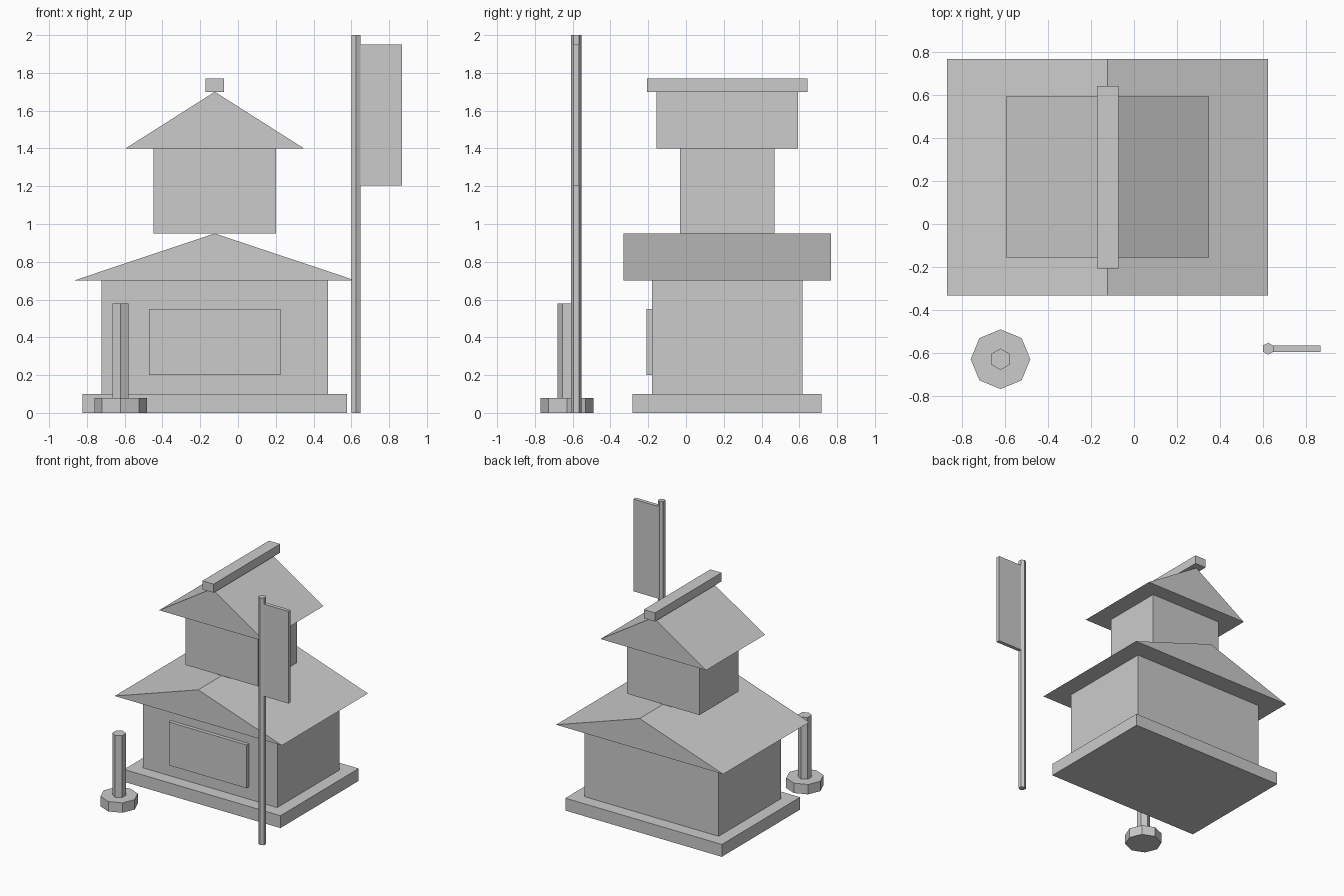
import bpy, bmesh
from mathutils import Matrix, Vector

if "Cube" in bpy.data.objects:
    bpy.data.objects.remove(bpy.data.objects["Cube"])

CX, CY = -0.123, 0.218  # centre of the building


def finish(name, bm):
    bmesh.ops.recalc_face_normals(bm, faces=bm.faces[:])
    mesh = bpy.data.meshes.new(name)
    bm.to_mesh(mesh)
    bm.free()
    obj = bpy.data.objects.new(name, mesh)
    bpy.context.collection.objects.link(obj)
    return obj


def box(name, x, y, z0, z1, w, d):
    bm = bmesh.new()
    m = Matrix.Translation((x, y, (z0 + z1) / 2)) @ Matrix.Diagonal((w, d, z1 - z0, 1))
    bmesh.ops.create_cube(bm, size=1, matrix=m)
    return finish(name, bm)


def prism(name, x, y, z0, z1, radius, sides):
    bm = bmesh.new()
    bmesh.ops.create_cone(bm, cap_ends=True, segments=sides, radius1=radius, radius2=radius,
                          depth=z1 - z0, matrix=Matrix.Translation((x, y, (z0 + z1) / 2)))
    return finish(name, bm)


def gable_roof(name, z0, z1, w, d):
    # triangular profile extruded from front to back
    bm = bmesh.new()
    profile = [(-w / 2, z0), (w / 2, z0), (0, z1)]
    face = bm.faces.new([bm.verts.new((CX + x, CY - d / 2, z)) for x, z in profile])
    ext = bmesh.ops.extrude_face_region(bm, geom=[face], use_keep_orig=True)
    verts = [g for g in ext["geom"] if isinstance(g, bmesh.types.BMVert)]
    bmesh.ops.translate(bm, verts=verts, vec=Vector((0, d, 0)))
    return finish(name, bm)


# Building
box("base", CX, CY, 0, 0.1, 1.4, 1.0)
box("lower_walls", CX, CY, 0.1, 0.7, 1.2, 0.795)
gable_roof("lower_roof", 0.7, 0.95, 1.495, 1.1)
box("upper_walls", CX, CY, 0.95, 1.4, 0.65, 0.5)
gable_roof("upper_roof", 1.4, 1.7, 0.945, 0.75)
box("ridge_beam", CX, CY, 1.7, 1.77, 0.1, 0.85)
box("front_panel", CX, -0.195, 0.2, 0.55, 0.695, 0.03)

# Post on an eight-sided foot
prism("post_foot", -0.622, -0.63, 0, 0.08, 0.139, 8)
prism("post", -0.622, -0.63, 0.08, 0.58, 0.05, 6)

# Banner on a pole
prism("banner_pole", 0.625, -0.581, 0, 2.0, 0.028, 6)
box("banner", 0.758, -0.581, 1.205, 1.95, 0.22, 0.03)
